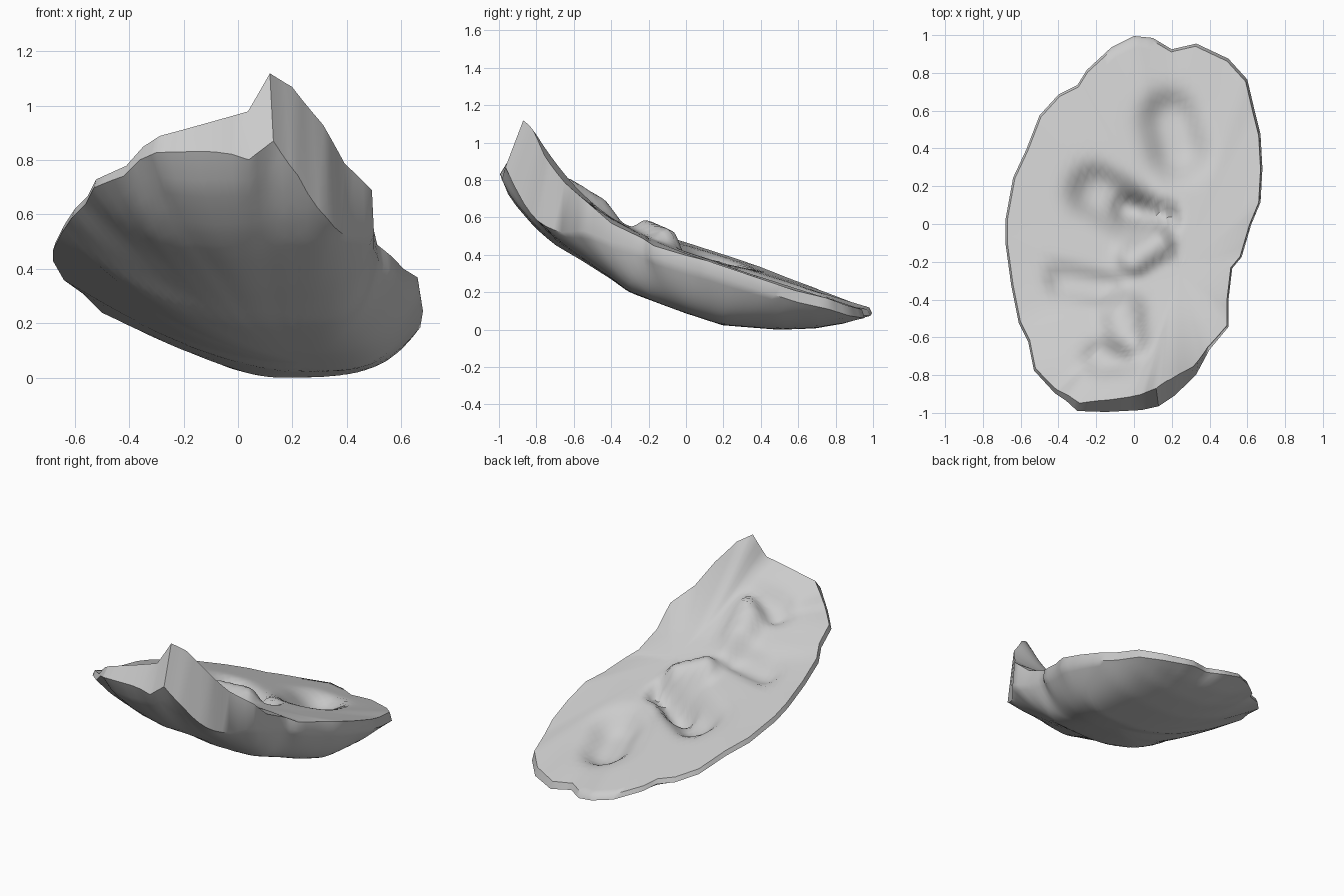
import bpy, bmesh, math
from mathutils import Vector

if "Cube" in bpy.data.objects:
    bpy.data.objects.remove(bpy.data.objects["Cube"])

# Rim of the slab: x, y and height of the upper edge, clockwise from the thin end
RIM = [(0, 1, .13), (.1, .99, .12), (.2, .93, .13), (.33, .96, .12), (.5, .88, .14),
       (.6, .77, .18), (.64, .6, .22), (.67, .48, .26), (.68, .3, .32), (.67, .12, .38),
       (.62, 0, .41), (.57, -.17, .46), (.52, -.23, .5), (.5, -.4, .58), (.5, -.54, .7),
       (.4, -.66, .8), (.33, -.79, .94), (.22, -.9, 1.08), (.13, -.96, 1.13),
       (.04, -.98, .99), (-.15, -.99, .94), (-.3, -.985, .9), (-.36, -.93, .86),
       (-.42, -.89, .79), (-.53, -.77, .74), (-.56, -.62, .68), (-.61, -.52, .63),
       (-.65, -.32, .57), (-.68, -.1, .51), (-.68, .03, .47), (-.64, .25, .4),
       (-.57, .4, .35), (-.5, .58, .28), (-.4, .69, .24), (-.3, .74, .22),
       (-.25, .82, .19), (-.12, .94, .145)]
# Lengthwise profiles (y, z) of the upper face and the belly, and sideways tilt of the upper face
TOP = [(-1, .95), (-.8, .86), (-.6, .73), (-.4, .61), (-.2, .515), (0, .445), (1, .12)]
TILT = [(-1, .2), (-.8, .2), (-.5, .03), (-.2, -.05), (1, -.05)]
BELLY = [(-1, .85), (-.97, .74), (-.9, .64), (-.8, .53), (-.7, .45), (-.55, .37), (-.4, .28),
         (-.3, .21), (0, .1), (.2, .035), (.5, .01), (.7, .015), (.85, .04), (1, .09)]
# Pits and ridges: segment start, segment end, radius, height
RELIEF = [((.19, .55), (.23, .4), .14, -.1),
          ((-.2, .17), (-.04, .08), .13, -.11),
          ((-.04, .08), (.17, .04), .07, -.08),
          ((0, -.18), (.13, -.09), .08, .08),
          ((-.38, -.3), (-.15, -.34), .08, -.06),
          ((-.06, -.46), (-.04, -.6), .1, .08),
          ((-.17, -.71), (-.1, -.7), .09, -.06)]
TOP_CENTRE = Vector((.24, -.24))
BELLY_CENTRE = Vector((.22, .1))
RINGS = 26
SUB = 3


def profile(points, y):
    y = max(points[0][0], min(points[-1][0], y))
    for (a, za), (b, zb) in zip(points, points[1:]):
        if y <= b:
            return za + (zb - za) * (y - a) / (b - a)
    return points[-1][1]


def relief(p):
    total = 0
    for a, b, radius, height in RELIEF:
        a, b = Vector(a), Vector(b)
        t = max(0, min(1, (p - a).dot(b - a) / (b - a).length_squared))
        d = (p - a.lerp(b, t)).length / radius
        total += height * math.exp(-d ** 3)
    return total


def top_base(p):
    return profile(TOP, p.y) + profile(TILT, p.y) * p.x


def near(p, x, y, radius):
    return math.exp(-((p.xy - Vector((x, y))).length / radius) ** 2)


# Upper and outer edge loops; the tall peak and the front lip lean inwards
upper, outer = [], []
for i, a in enumerate(RIM):
    a, b = Vector(a), Vector(RIM[(i + 1) % len(RIM)])
    for s in range(SUB):
        p = a.lerp(b, s / SUB)
        lean = near(p, .17, -.92, .22)
        lip = near(p, -.17, -.98, .2)
        xy = p.xy * (.985 - .085 * lean - .04 * lip)
        drop = .03 + .05 * max(0, p.x) + .07 * lean + .04 * lip + .27 * near(p, .33, -.8, .32)
        upper.append(Vector((xy.x, xy.y, p.z)))
        outer.append(Vector((p.x, p.y, p.z - drop)))
COUNT = len(upper)

# Softened copy of the outer edge, so that the belly bulges without flutes
SPAN = 4
soft = [sum((outer[(i + k) % COUNT] for k in range(-SPAN, SPAN + 1)), Vector()) / (2 * SPAN + 1)
        for i in range(COUNT)]

bm = bmesh.new()


def top_ring(r):
    verts = []
    for e in upper:
        p = TOP_CENTRE + (e.xy - TOP_CENTRE) * r
        z = top_base(p) + (e.z - top_base(e)) * r ** 3 + relief(p)
        verts.append(bm.verts.new((p.x, p.y, z)))
    return verts


def belly_ring(r):
    verts = []
    for hard, mild in zip(outer, soft):
        e = mild.lerp(hard, r ** 6)
        d = e.xy - BELLY_CENTRE
        p = BELLY_CENTRE + d * r
        k = 3.1 + 1.4 * math.cos(math.atan2(d.y, d.x) + .4)
        z = profile(BELLY, p.y) + (e.z - profile(BELLY, e.y)) * r ** k
        verts.append(bm.verts.new((p.x, p.y, z)))
    return verts


def bridge(a, b):
    for i in range(COUNT):
        j = (i + 1) % COUNT
        bm.faces.new((a[i], a[j], b[j], b[i]))


def cap(loop, centre, z):
    c = bm.verts.new((centre.x, centre.y, z))
    for i in range(COUNT):
        bm.faces.new((loop[i], loop[(i + 1) % COUNT], c))


# Upper face, edge band and belly as one closed skin
steps = [i / RINGS for i in range(1, RINGS + 1)]
loops = [top_ring(r) for r in steps] + [belly_ring(r) for r in reversed(steps)]
for a, b in zip(loops, loops[1:]):
    bridge(a, b)
cap(loops[0], TOP_CENTRE, top_base(TOP_CENTRE) + relief(TOP_CENTRE))
cap(loops[-1], BELLY_CENTRE, profile(BELLY, BELLY_CENTRE.y))
bmesh.ops.recalc_face_normals(bm, faces=bm.faces)

# Stand the slab on the ground
low = min(v.co.z for v in bm.verts)
bmesh.ops.translate(bm, verts=bm.verts, vec=(0, -.005, -low))

mesh = bpy.data.meshes.new("curved_slab")
bm.to_mesh(mesh)
bm.free()
slab = bpy.data.objects.new("curved_slab", mesh)
bpy.context.collection.objects.link(slab)
grey = bpy.data.materials.new("light_grey")
grey.diffuse_color = (.6, .6, .6, 1)
grey.use_nodes = True
grey.node_tree.nodes["Principled BSDF"].inputs["Base Color"].default_value = grey.diffuse_color
mesh.materials.append(grey)
bpy.context.view_layer.objects.active = slab
slab.select_set(True)
bpy.ops.object.shade_smooth_by_angle(angle=math.radians(50))
